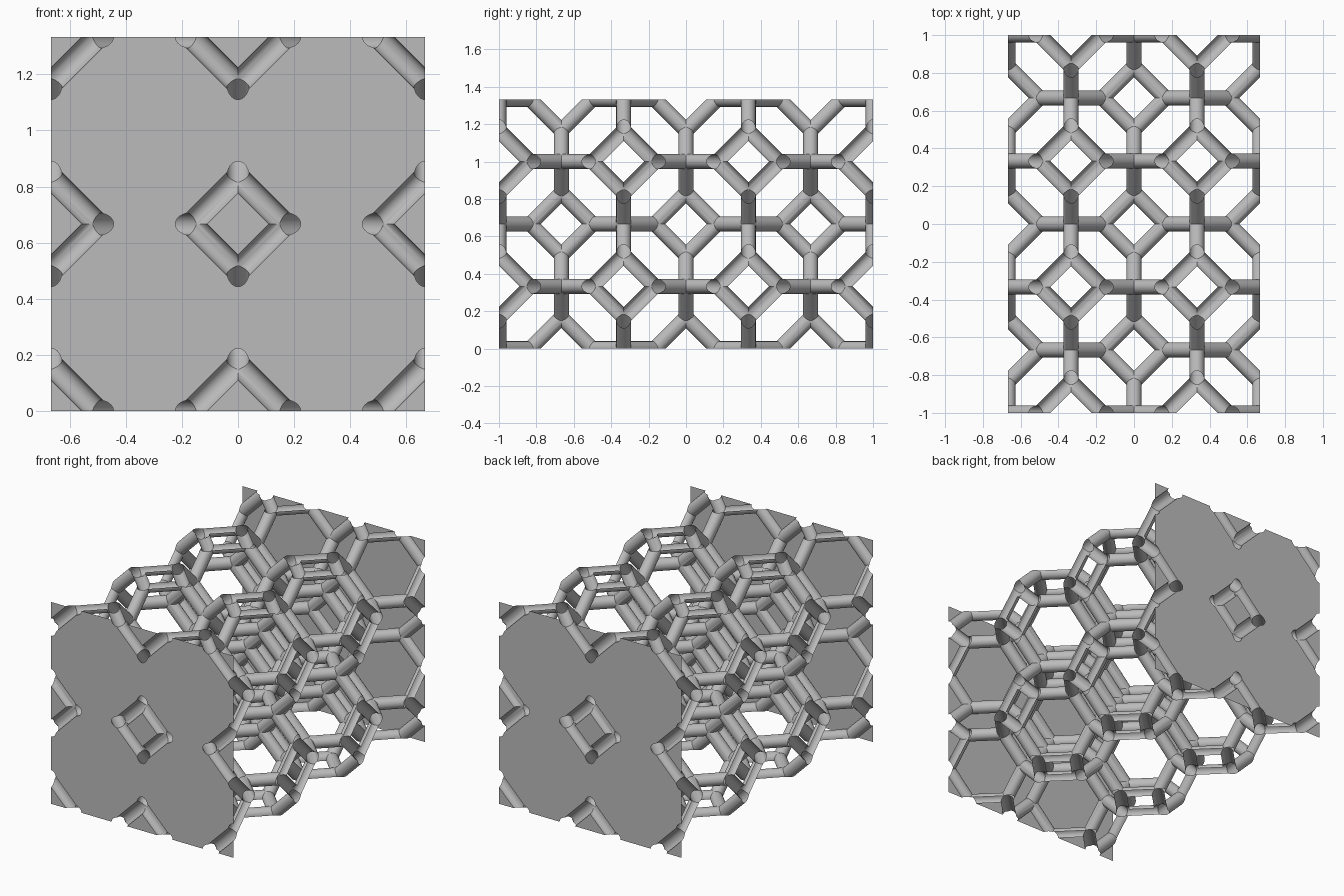
import bpy, bmesh, math
from itertools import product
from mathutils import Vector
from mathutils.geometry import delaunay_2d_cdt

if "Cube" in bpy.data.objects:
    bpy.data.objects.remove(bpy.data.objects["Cube"])

U = 1 / 6                 # quarter of a cell
R = 0.04                  # strut radius
SIDES = 32
LO, HI = (-4, -6, 0), (4, 6, 8)   # block limits in quarter cells

mat = bpy.data.materials.new("light_grey")
mat.diffuse_color = (0.5, 0.5, 0.5, 1)
mat.use_nodes = True
mat.node_tree.nodes["Principled BSDF"].inputs["Base Color"].default_value = mat.diffuse_color


def make_object(name, verts, faces):
    me = bpy.data.meshes.new(name)
    me.from_pydata(verts, [], faces)
    me.materials.append(mat)
    ob = bpy.data.objects.new(name, me)
    bpy.context.collection.objects.link(ob)
    return ob


# Nodes of a foam-like lattice of truncated octahedra
def is_node(p):
    m = [c % 4 for c in p]
    return 0 in m and 2 in m and (1 in m or 3 in m)


STEPS = [s for s in product((-1, 0, 1), repeat=3) if s.count(0) == 1]


def directions(p):
    return [s for s in STEPS if is_node([a + b for a, b in zip(p, s)])]


def inside(p):
    return all(l <= c <= h for l, c, h in zip(LO, p, HI))


# One open tube, mitred against the other struts at both of its nodes
def strut(p, s):
    a, d = Vector(p) * U, Vector(s).normalized()
    b = a + Vector(s) * U
    u = Vector([1.0 if c == 0 else 0.0 for c in s])
    v = d.cross(u)
    bm = bmesh.new()
    rings = []
    for c in (a - d * 0.06, b + d * 0.06):
        rings.append([bm.verts.new(c + R * (u * math.cos(t) + v * math.sin(t)))
                      for t in (2 * math.pi * i / SIDES for i in range(SIDES))])
    for i in range(SIDES):
        j = (i + 1) % SIDES
        bm.faces.new((rings[0][i], rings[0][j], rings[1][j], rings[1][i]))
    q = tuple(x + y for x, y in zip(p, s))
    for node, co, out in ((p, a, d), (q, b, -d)):
        for e in directions(node):
            e = Vector(e).normalized()
            if (e - out).length > 0.01:
                bmesh.ops.bisect_plane(bm, geom=bm.verts[:] + bm.edges[:] + bm.faces[:],
                                       dist=1e-6, plane_co=co, plane_no=e - out,
                                       clear_outer=True)
    bm.verts.index_update()
    vs = [w.co.copy() for w in bm.verts]
    fs = [[w.index for w in f.verts] for f in bm.faces]
    bm.free()
    return vs, fs


verts, faces, segments = [], [], []
for p in product(*(range(l, h + 1) for l, h in zip(LO, HI))):
    if not is_node(p):
        continue
    for s in directions(p):
        q = tuple(x + y for x, y in zip(p, s))
        if q > p and inside(q):
            vs, fs = strut(p, s)
            faces += [[i + len(verts) for i in f] for f in fs]
            verts += vs
            segments.append((Vector(p) * U, Vector(q) * U))

lattice = make_object("lattice_struts", verts, faces)

# Trim the lattice flush with the block, leaving the tubes cut open
bm = bmesh.new()
bm.from_mesh(lattice.data)
for ax in range(3):
    for lim, sign in ((LO[ax], -1), (HI[ax], 1)):
        n = Vector((0, 0, 0))
        n[ax] = sign
        bmesh.ops.bisect_plane(bm, geom=bm.verts[:] + bm.edges[:] + bm.faces[:],
                               dist=1e-5, plane_co=n * (lim * U * sign), plane_no=n,
                               clear_outer=True)
bmesh.ops.remove_doubles(bm, verts=bm.verts[:], dist=1e-5)
for f in bm.faces:
    f.smooth = True

# Outlines of the cut tubes on the two end planes
outlines = {}
for y in (-1, 1):
    outlines[y] = [[(v.co.x, v.co.z) for v in e.verts] for e in bm.edges
                   if all(abs(v.co.y - y) < 1e-4 for v in e.verts)]
bm.to_mesh(lattice.data)
bm.free()


def in_tube(c, near):
    for a, b in near:
        d = b - a
        t = max(0, min(1, (c - a).dot(d) / d.length_squared))
        if (a + d * t - c).length < R * 0.991:
            return True
    return False


# End plates: full rectangles with openings where the tubes are cut
for y, name in ((-1, "front_plate"), (1, "back_plate")):
    x1, z1 = HI[0] * U, HI[2] * U
    pts = [Vector(c) for c in ((-x1, 0), (x1, 0), (x1, z1), (-x1, z1))]
    edges = [(0, 1), (1, 2), (2, 3), (3, 0)]
    for a, b in outlines[y]:
        edges.append((len(pts), len(pts) + 1))
        pts += [Vector(a), Vector(b)]
    out = delaunay_2d_cdt(pts, edges, [], 0, 1e-5)
    co = [Vector((v.x, y, v.y)) for v in out[0]]
    near = [g for g in segments if min(abs(g[0].y - y), abs(g[1].y - y)) < 0.01]
    tris = [list(f) for f in out[2]
            if not in_tube(sum((co[i] for i in f), Vector()) / len(f), near)]
    if y > 0:
        tris = [f[::-1] for f in tris]
    make_object(name, co, tris)

bpy.ops.object.select_all(action='DESELECT')
lattice.select_set(True)
bpy.context.view_layer.objects.active = lattice
bpy.ops.object.shade_smooth_by_angle(angle=math.radians(30))
